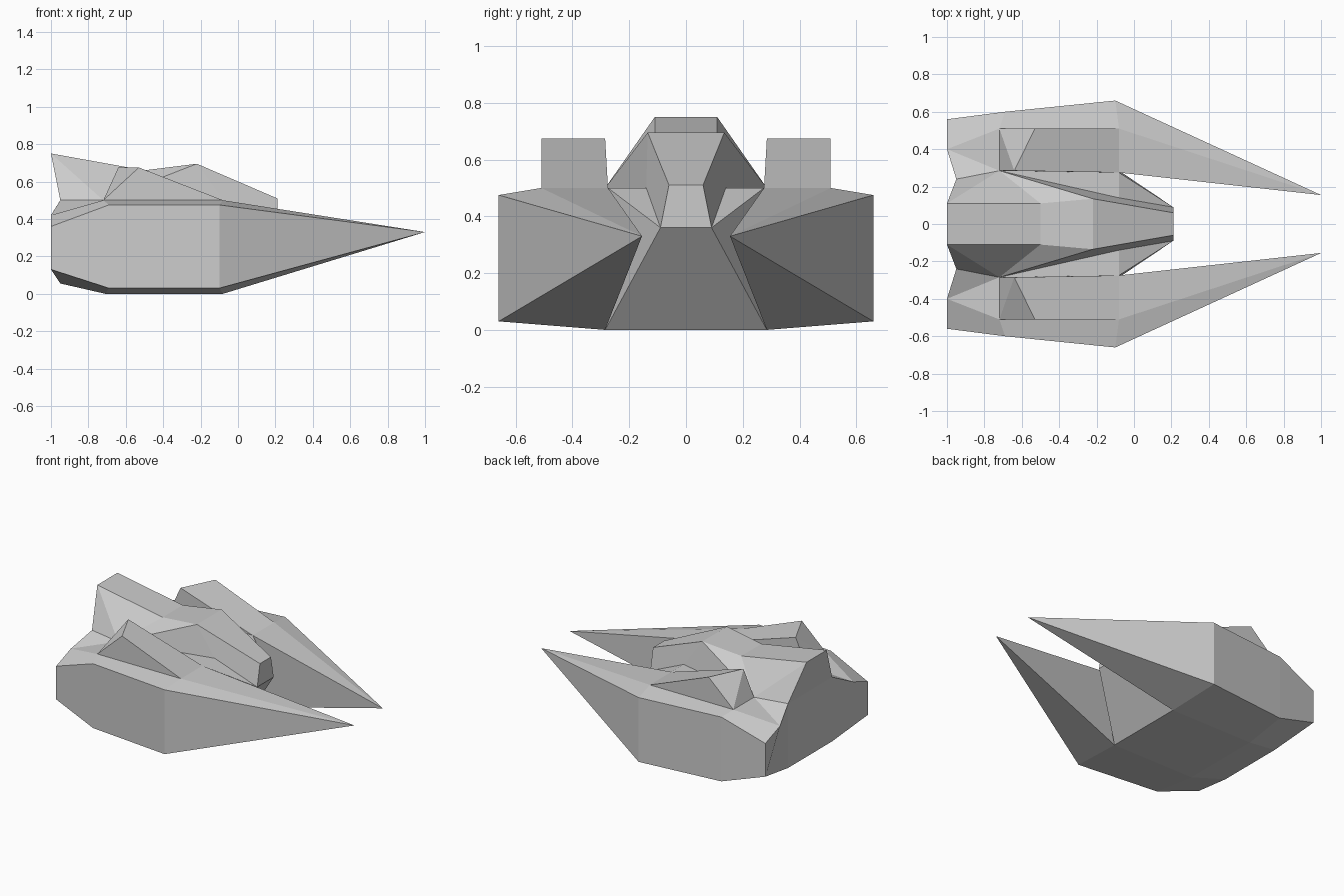
import bpy
import bmesh
from mathutils import Vector

cube = bpy.data.objects.get("Cube")
if cube:
    bpy.data.objects.remove(cube, do_unlink=True)

# Single hull colour
grey = bpy.data.materials.new("hull_grey")
grey.use_nodes = True
colour = (0.6, 0.6, 0.6, 1)
grey.diffuse_color = colour
bsdf = grey.node_tree.nodes["Principled BSDF"]
bsdf.inputs["Base Color"].default_value = colour
bsdf.inputs["Roughness"].default_value = 0.8

# Corner points of the left half; a lower-case letter is the mirrored corner
corner = {
    # stern
    "T": (-1, .56, .36), "U": (-1, .56, .13), "Q": (-1, .4, .42),
    "P": (-.95, .24, .5), "B": (-.95, .24, .055),
    # rear shoulder
    "I": (-.72, .285, .5), "O": (-.72, .51, .5), "S": (-.69, .6, .475),
    "V": (-.69, .6, .03), "C": (-.71, .285, 0),
    # front shoulder and prong tip
    "J": (-.08, .275, .5), "N": (-.08, .51, .5), "W": (-.1, .66, .475),
    "X": (-.1, .66, .03), "D": (-.08, .285, 0), "E": (1, .155, .33),
    # spine and cockpit
    "F": (-1, .11, .75), "M": (-.5, .11, .66), "H": (-.22, .135, .695),
    "L": (-.08, .14, .5), "G": (.21, .06, .51), "R": (.21, .09, .36),
    # wedge crest
    "Y": (-.64, .285, .675), "Z": (-.53, .51, .675),
}


def position(letter):
    x, y, z = corner[letter.upper()]
    return Vector((x, y if letter.isupper() else -y, z))


def solid(name, faces):
    """Closed flat-faced solid from faces spelled as corner letters."""
    bm = bmesh.new()
    verts = {c: bm.verts.new(position(c)) for c in sorted(set("".join(faces)))}
    for face in faces:
        bm.faces.new([verts[c] for c in face])
    bmesh.ops.recalc_face_normals(bm, faces=bm.faces)
    mesh = bpy.data.meshes.new(name)
    bm.to_mesh(mesh)
    bm.free()
    mesh.materials.append(grey)
    obj = bpy.data.objects.new(name, mesh)
    bpy.context.collection.objects.link(obj)


def pair(name, faces):
    solid("left_" + name, faces)
    solid("right_" + name, [f.swapcase() for f in faces])


# Side pods that taper into long pointed prongs
pair("prong_pod", [
    "QTUBP", "PQI", "QIO", "QOST", "TSVU", "SWXV", "OSWN", "IONJ",
    "JNE", "NWE", "WXE", "XDE", "DJE", "UVCB", "VXDC", "PBCI", "ICDJ",
])

# Wedge blister on top of each pod
pair("top_wedge", ["IOY", "OZY", "YZNJ", "OZN", "IYJ", "IONJ"])

# Central body: belly, sloped nose, raised tail spine and cockpit
side = ["FPI", "FIM", "MIH", "IHL", "HLRG", "ILJ", "LJR", "JRD", "PBCI", "ICDJ"]
middle = ["FfmM", "MmhH", "HhgG", "GgrR", "RrdD", "DdcC", "CcbB", "BbpP", "PpfF"]
solid("central_body", side + [f.swapcase() for f in side] + middle)
